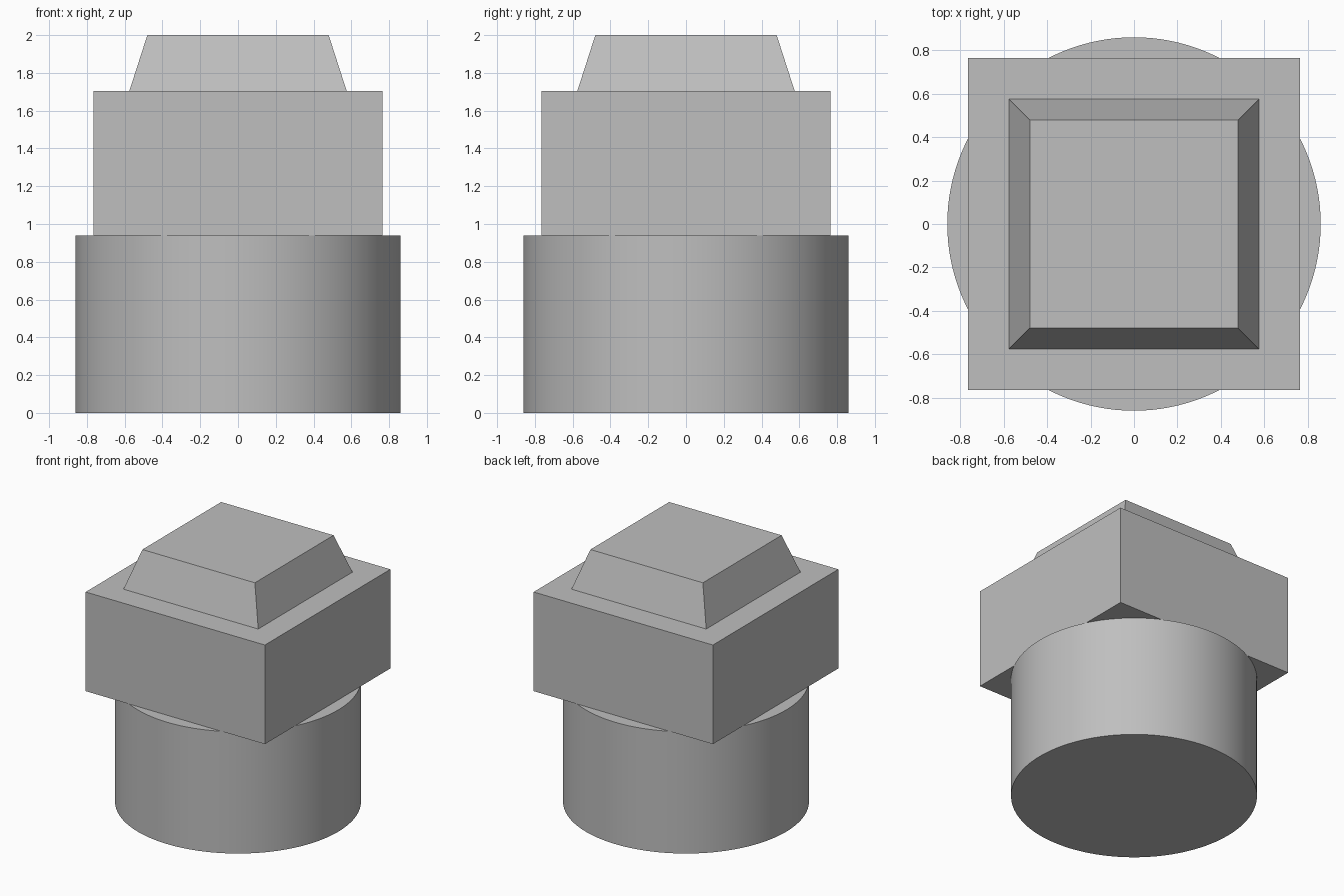
import bpy
import math

if "Cube" in bpy.data.objects:
    bpy.data.objects.remove(bpy.data.objects["Cube"], do_unlink=True)

# Single plain material
grey = bpy.data.materials.new("plain_grey")
grey.use_nodes = True
colour = (0.52, 0.52, 0.52, 1)
grey.diffuse_color = colour
grey.node_tree.nodes["Principled BSDF"].inputs["Base Color"].default_value = colour


def prism(name, sides, r_bottom, r_top, z_bottom, z_top):
    """Upright prism or frustum with the given corner radii."""
    bpy.ops.mesh.primitive_cone_add(
        vertices=sides, radius1=r_bottom, radius2=r_top,
        depth=z_top - z_bottom, location=(0, 0, (z_bottom + z_top) / 2))
    obj = bpy.context.object
    obj.name = name
    obj.data.materials.append(grey)
    return obj


def square_block(name, half_bottom, half_top, z_bottom, z_top):
    """Four-sided block aligned with the axes."""
    k = math.sqrt(2)
    obj = prism(name, 4, half_bottom * k, half_top * k, z_bottom, z_top)
    obj.rotation_euler.z = math.pi / 4
    bpy.ops.object.transform_apply(location=False, rotation=True, scale=False)
    return obj


# Round shaft
shaft = prism("round_shaft", 128, 0.86, 0.86, 0, 0.94)
bpy.ops.object.shade_smooth_by_angle(angle=math.radians(30))

# Square head and the tapered cap on top of it
square_block("square_head", 0.765, 0.765, 0.94, 1.705)
square_block("tapered_cap", 0.575, 0.48, 1.705, 2.0)
